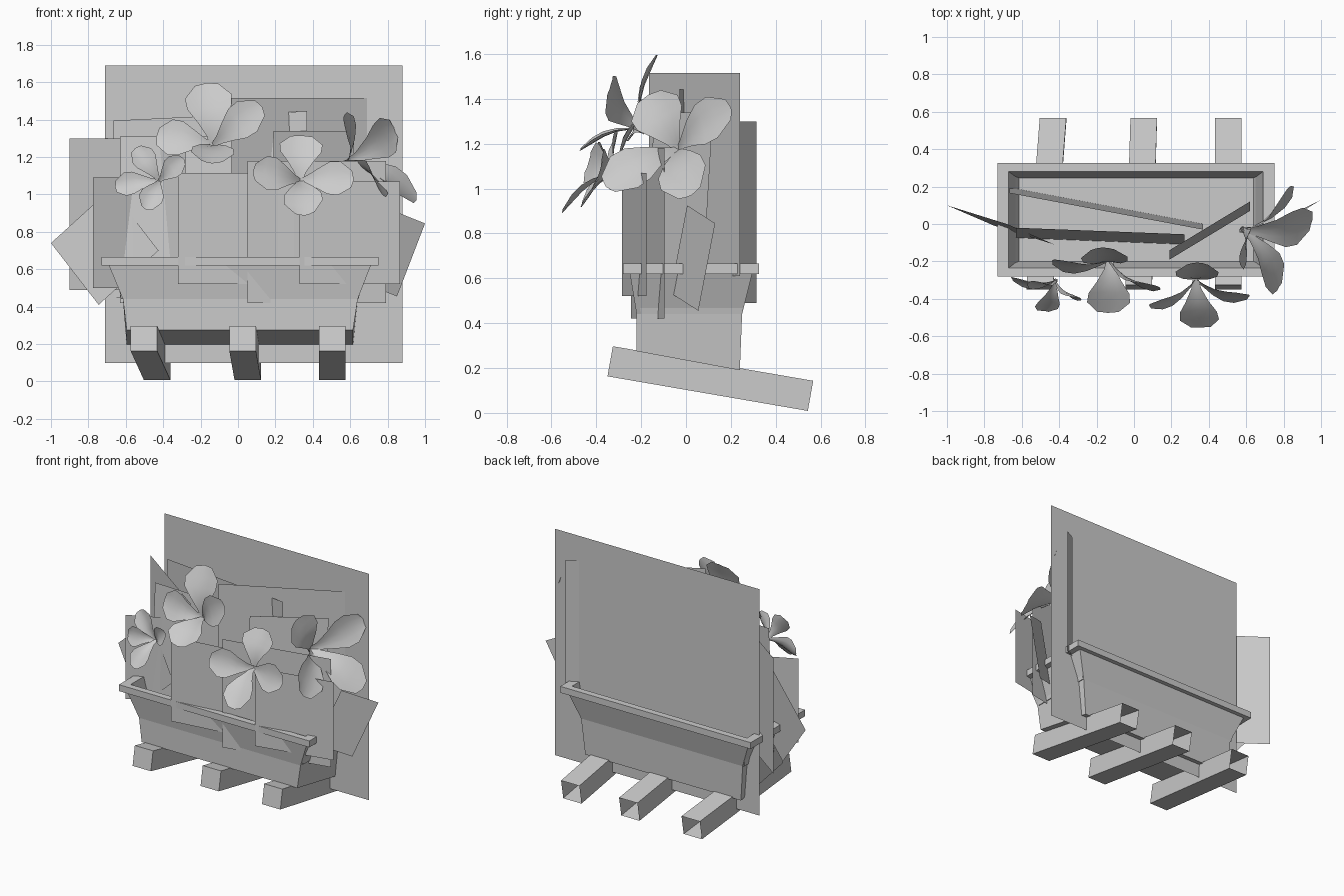
import bpy
import math
from mathutils import Vector

cube = bpy.data.objects.get("Cube")
if cube:
    bpy.data.objects.remove(cube, do_unlink=True)

grey = bpy.data.materials.new("plain_grey")
grey.use_nodes = True
GREY = (0.6, 0.6, 0.6, 1)
grey.diffuse_color = GREY
grey.node_tree.nodes["Principled BSDF"].inputs["Base Color"].default_value = GREY


def make(name, verts, faces, smooth=False):
    mesh = bpy.data.meshes.new(name)
    mesh.from_pydata([tuple(v) for v in verts], [], faces)
    mesh.materials.append(grey)
    if smooth:
        mesh.polygons.foreach_set("use_smooth", [True] * len(mesh.polygons))
    mesh.update()
    obj = bpy.data.objects.new(name, mesh)
    bpy.context.collection.objects.link(obj)
    return obj


# Planter tub: rectangular rings from the underside, over the rim, to the soil
def ring(x0, x1, y0, y1, z_front, z_back=None):
    z_back = z_front if z_back is None else z_back
    return [(x0, y0, z_front), (x1, y0, z_front), (x1, y1, z_back), (x0, y1, z_back)]


rings = [
    ring(-0.595, 0.615, -0.22, 0.24, 0.275, 0.19),
    ring(-0.615, 0.64, -0.22, 0.25, 0.44),
    ring(-0.69, 0.71, -0.25, 0.295, 0.62),
    ring(-0.73, 0.75, -0.28, 0.325, 0.62),
    ring(-0.73, 0.75, -0.28, 0.325, 0.665),
    ring(-0.67, 0.69, -0.235, 0.28, 0.665),
    ring(-0.625, 0.645, -0.2, 0.247, 0.44),
]
faces = [(3, 2, 1, 0)]
for r in range(len(rings) - 1):
    for i in range(4):
        j = (i + 1) % 4
        faces.append((4 * r + i, 4 * r + j, 4 * r + 4 + j, 4 * r + 4 + i))
last = 4 * (len(rings) - 1)
faces.append((last, last + 1, last + 2, last + 3))
make("planter_tub", sum(rings, []), faces)


# Support beams: sloping box tubes, open at the back
def beam(name, x_front, x_back):
    verts = []
    for x, y, z in ((x_front, -0.338, 0.23), (x_back, 0.555, 0.076)):
        for sx, sz in ((-1, -1), (1, -1), (1, 1), (-1, 1)):
            verts.append((x + sx * 0.071, y + sz * 0.012, z + sz * 0.067))
    sides = [(i, (i + 1) % 4, (i + 1) % 4 + 4, i + 4) for i in range(4)]
    make(name, verts, [(3, 2, 1, 0)] + [s[::-1] for s in sides])


beam("beam_right", -0.503, -0.433)
beam("beam_middle", 0.025, 0.052)
beam("beam_left", 0.503, 0.503)


# Foliage cards: upright sheets between two plan points; lean moves the foot in y
def card(name, a, b, bottom, top, lean=0.0, rise=0.0):
    (ax, ay), (bx, by) = a, b
    make(name, [(ax, ay + lean, bottom), (bx, by + lean, bottom),
                (bx, by, top + rise), (ax, ay, top)], [(0, 1, 2, 3)])


card("foliage_back_large", (-0.71, 0.2), (0.88, 0.2), 0.1, 1.69)
card("foliage_back_right", (-0.9, 0.315), (-0.28, -0.13), 0.49, 1.3)
card("foliage_back_left", (-0.035, -0.165), (0.77, 0.24), 0.61, 1.515)
card("foliage_front_left", (0.05, -0.245), (0.79, -0.095), 0.42, 1.18)
card("foliage_front_right", (-0.775, -0.14), (-0.12, 0.17), 0.5, 1.09)
card("foliage_front_middle", (-0.32, -0.285), (0.3, -0.2), 0.52, 1.115)
card("foliage_front_corner", (0.33, -0.285), (0.865, -0.175), 0.52, 1.07)
card("foliage_leaning_back", (-0.665, 0.165), (0.37, -0.03), 0.45, 1.395, 0.03, 0.05)
card("foliage_leaning_front", (-0.63, -0.02), (0.27, -0.055), 0.42, 1.31, -0.055)
card("foliage_leaning_side", (0.19, -0.14), (0.62, 0.12), 0.5, 1.34, -0.05)


# Tilted leaves: squares turned on a corner, poking out at the ends
def leaf(name, corner, edge_a, edge_b):
    c, a, b = Vector(corner), Vector(edge_a), Vector(edge_b)
    make(name, [c, c + a, c + a + b, c + b], [(0, 1, 2, 3)])


leaf("leaf_right", (-1, 0.1, 0.74), (0.255, -0.11, -0.33), (0.32, -0.1, 0.29))
leaf("leaf_left", (1, 0.13, 0.845), (-0.15, -0.075, -0.39), (-0.2, -0.125, 0.08))


# Flowers: petals with narrow bases and blunt tips, bowed and cupped
PROFILE = [(0.0, 0.12), (0.2, 0.26), (0.42, 0.6), (0.62, 0.95), (0.8, 1.0), (1.0, 0.5)]


def flower(name, centre, facing, petals):
    c, f = Vector(centre), Vector(facing).normalized()
    verts, faces = [], []
    for tip, width in petals:
        along = Vector(tip) - c
        side = along.cross(f).normalized()
        up = side.cross(along).normalized()
        base = len(verts)
        for t, w in PROFILE:
            bow = math.sin(math.pi * t) * 0.12 * along.length
            for s in (-1, -0.5, 0, 0.5, 1):
                cup = (s * s - 0.5) * w * 0.02
                end = 0.03 * (1 - abs(s)) if t == 1 else 0
                verts.append(c + along * (t - 0.04 + end) + side * (s * w * width / 2) + up * (bow + cup))
        for r in range(len(PROFILE) - 1):
            for k in range(4):
                i = base + 5 * r + k
                faces.append((i, i + 1, i + 6, i + 5))
    make(name, verts, faces, smooth=True)


flower("flower_right", (-0.42, -0.3, 1.07), (0, -1, 0.3), [
    ((-0.66, -0.29, 1.04), 0.13), ((-0.55, -0.31, 1.25), 0.13),
    ((-0.29, -0.4, 1.19), 0.12), ((-0.49, -0.47, 0.92), 0.13)])
flower("flower_top", (-0.13, -0.19, 1.26), (0, -1, 0.3), [
    ((-0.17, -0.13, 1.6), 0.25), ((-0.44, -0.2, 1.31), 0.2),
    ((0.13, -0.34, 1.47), 0.2), ((-0.14, -0.48, 1.17), 0.23)])
flower("flower_middle", (0.33, -0.29, 1.07), (0, -1, 0.3), [
    ((0.34, -0.21, 1.32), 0.23), ((0.08, -0.44, 1.12), 0.19),
    ((0.62, -0.39, 1.08), 0.19), ((0.36, -0.56, 0.89), 0.21)])
flower("flower_left", (0.58, -0.03, 1.17), (0.8, -0.3, 0.3), [
    ((0.57, -0.17, 1.42), 0.24), ((0.84, 0.2, 1.36), 0.21),
    ((0.96, 0.02, 0.97), 0.23), ((0.77, -0.36, 1.01), 0.21)])
